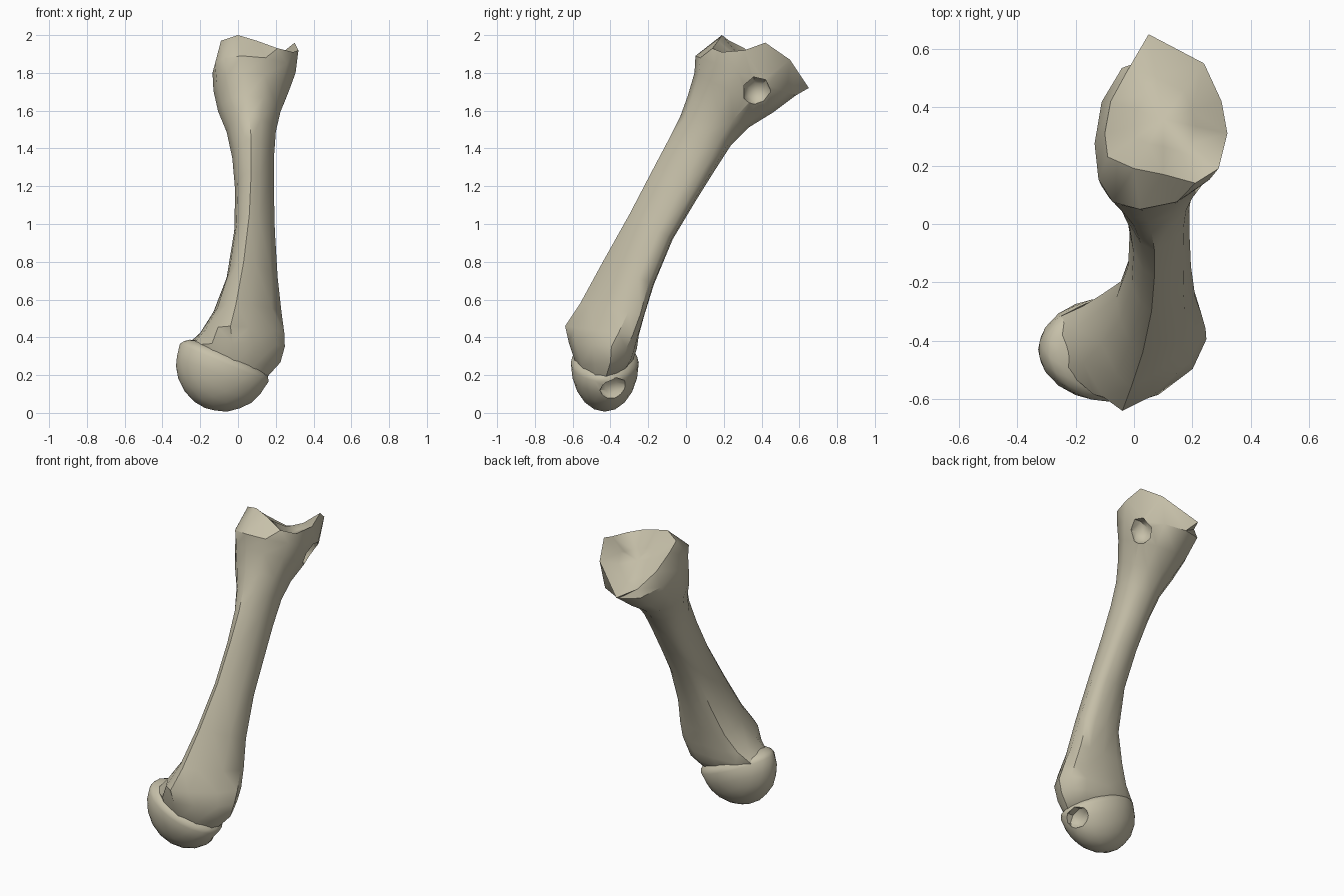
import bpy
import bmesh
import math
from mathutils import Vector, Matrix

cube = bpy.data.objects.get("Cube")
if cube:
    bpy.data.objects.remove(cube, do_unlink=True)

bone_mat = bpy.data.materials.new("pale bone")
bone_mat.use_nodes = True
colour = (0.57, 0.53, 0.40, 1)
bone_mat.diffuse_color = colour
bone_mat.node_tree.nodes["Principled BSDF"].inputs["Base Color"].default_value = colour

SIDES = 12


def add_object(name, bm):
    bmesh.ops.recalc_face_normals(bm, faces=bm.faces)
    mesh = bpy.data.meshes.new(name)
    bm.to_mesh(mesh)
    bm.free()
    obj = bpy.data.objects.new(name, mesh)
    bpy.context.collection.objects.link(obj)
    mesh.materials.append(bone_mat)
    return obj


def section(front, back, left, right, ridge, egg):
    """Tilted ring between a front and a back point; egg widens it to the back."""
    ring = []
    middle = (left + right) / 2
    for i in range(SIDES):
        t = 2 * math.pi * i / SIDES
        c, s = math.cos(t), math.sin(t)
        depth = (s + egg * c * c + 1) / 2
        # Broad back, and a narrower front where the ring is egg shaped
        power = .8 if s > 0 else 1 + max(egg, 0)
        c = math.copysign(abs(c) ** power, c)
        x = middle + c * (right - left) / 2
        if s < 0:
            x += (ridge - middle) * s * s
        y = front[0] + (back[0] - front[0]) * depth
        z = front[1] + (back[1] - front[1]) * depth
        ring.append(Vector((x, y, z)))
    return ring


def cut(obj, location, scale, segments):
    """Hollow out a pit with a faceted ellipsoid lying along x."""
    bm = bmesh.new()
    turn = Matrix.Rotation(math.pi / 2, 3, 'Y').to_quaternion()
    bmesh.ops.create_uvsphere(bm, u_segments=segments, v_segments=5, radius=1,
                              matrix=Matrix.LocRotScale(Vector(location), turn, Vector(scale)))
    cutter = add_object("pit_cutter", bm)
    cutter.hide_render = True
    mod = obj.modifiers.new("pit", 'BOOLEAN')
    mod.operation = 'DIFFERENCE'
    mod.object = cutter
    bpy.context.view_layer.objects.active = obj
    bpy.ops.object.modifier_apply(modifier=mod.name)
    bpy.data.objects.remove(cutter, do_unlink=True)


def smooth(obj, angle):
    bpy.ops.object.select_all(action='DESELECT')
    obj.select_set(True)
    bpy.context.view_layer.objects.active = obj
    bpy.ops.object.shade_smooth_by_angle(angle=math.radians(angle))


# Shaft: front (y, z), back (y, z), x limits, ridge x, egg factor
rings = [section(*row) for row in (
    ((-.53, .15), (-.32, .22), -.18, .15, -.04, 0),
    ((-.58, .25), (-.28, .28), -.26, .225, -.02, .2),
    ((-.62, .37), (-.26, .34), -.28, .248, -.03, .25),
    ((-.64, .46), (-.25, .41), -.20, .245, -.04, .45),
    ((-.56, .58), (-.22, .52), -.13, .23, -.01, .5),
    ((-.44, .80), (-.17, .68), -.06, .21, .03, .4),
    ((-.30, 1.05), (-.07, .92), -.02, .195, .06, .35),
    ((-.18, 1.28), (.05, 1.12), -.015, .19, .07, .3),
    ((-.09, 1.45), (.15, 1.28), -.03, .19, .07, .2),
    ((-.03, 1.57), (.24, 1.42), -.06, .20, .06, .1),
    ((.01, 1.68), (.33, 1.51), -.105, .225, .05, 0),
    ((.045, 1.80), (.46, 1.59), -.13, .27, .03, -.1),
    ((.05, 1.89), (.58, 1.68), -.135, .305, .02, -.15),
)]

# Rim of the upper joint, from the left side round by the back
rim = [Vector(p) for p in (
    (.32, .31, 1.92), (.30, .42, 1.96), (.24, .55, 1.87), (.05, .65, 1.72),
    (-.02, .53, 1.75), (-.08, .42, 1.84), (-.10, .31, 1.93), (-.09, .23, 1.97),
    (0, .19, 2.0), (.10, .17, 1.97), (.21, .14, 1.93), (.29, .19, 1.91))]
rings.append(rim)

# Hollow dish inside the rim
dish = Vector((.10, .36, 1.84))
rings.append([dish.lerp(p, .5) - Vector((0, 0, .02)) for p in rim])

bm = bmesh.new()
loops = [[bm.verts.new(p) for p in ring] for ring in rings]
for low, high in zip(loops, loops[1:]):
    for i in range(SIDES):
        j = (i + 1) % SIDES
        bm.faces.new((low[i], low[j], high[j], high[i]))
centre = bm.verts.new(dish)
for i in range(SIDES):
    bm.faces.new((loops[-1][i], loops[-1][(i + 1) % SIDES], centre))
bm.faces.new(list(reversed(loops[0])))
bmesh.ops.triangulate(bm, faces=bm.faces)
shaft = add_object("bone_shaft", bm)
cut(shaft, (.27, .375, 1.70), (.085, .08, .08), 7)
smooth(shaft, 42)

# Lower joint: a round cap below, a shallow dome above, tilted to the left side
bm = bmesh.new()
bmesh.ops.create_icosphere(bm, subdivisions=3, radius=1)
for v in bm.verts:
    if v.co.z > 0:
        v.co.z *= .3
bmesh.ops.scale(bm, vec=(.255, .18, .26), verts=bm.verts)
bmesh.ops.rotate(bm, matrix=Matrix.Rotation(math.radians(23), 3, 'Y'), verts=bm.verts)
bmesh.ops.translate(bm, vec=(-.073, -.43, .265), verts=bm.verts)
joint = add_object("lower_joint", bm)
cut(joint, (.13, -.37, .12), (.07, .09, .06), 8)
smooth(joint, 35)
